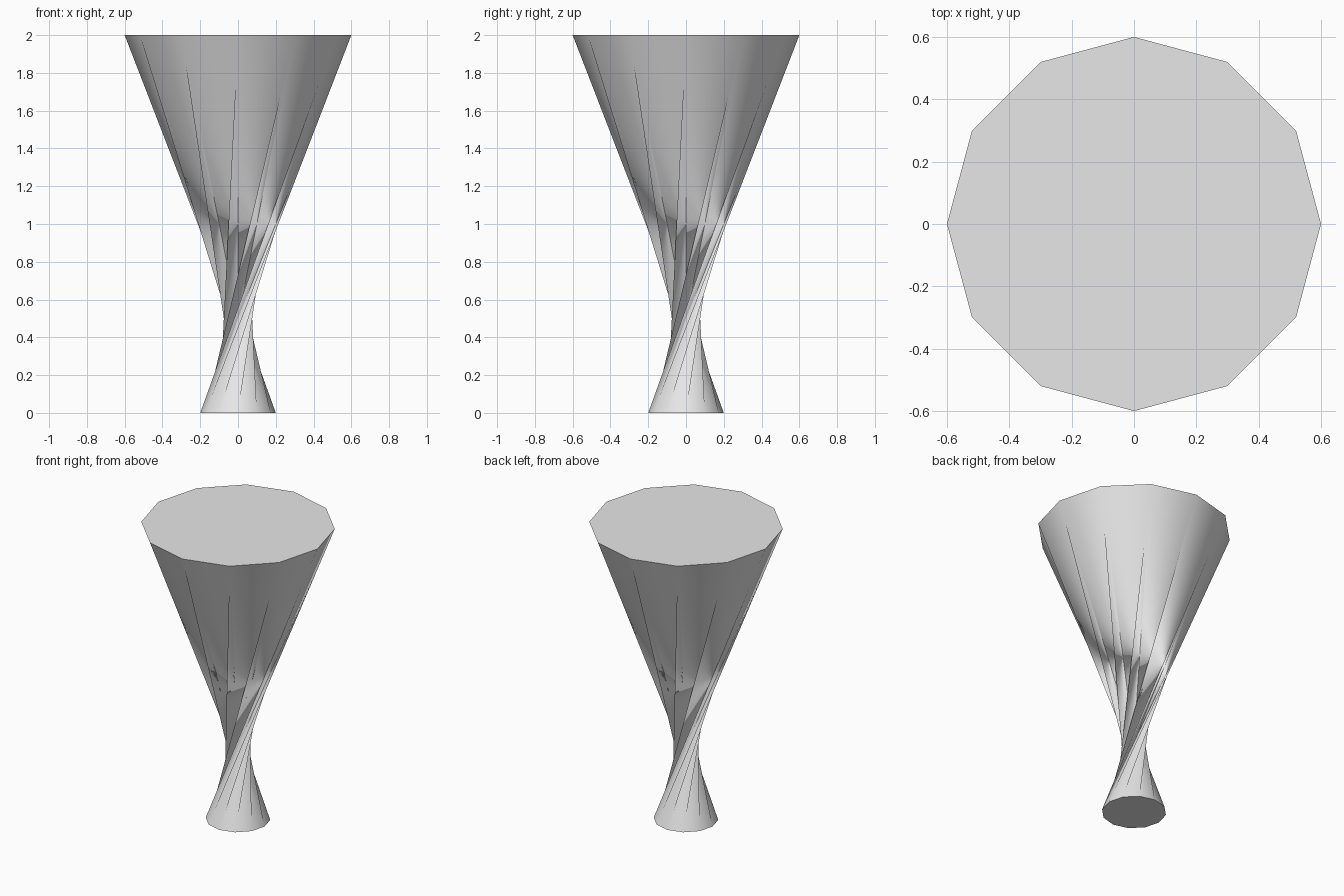
import bpy
import bmesh
from math import cos, sin, radians

# Remove the default cube
cube = bpy.data.objects.get("Cube")
if cube:
    bpy.data.objects.remove(cube, do_unlink=True)

SIDES = 12
STEP = radians(360 / SIDES)
TWIST_STEPS = 5          # top ring is turned by five sides (150 degrees)
HEIGHT = 2.0
BOTTOM_RADIUS = 0.2
TOP_RADIUS = 0.6

# Plain grey material
grey = bpy.data.materials.new("light_grey")
grey.use_nodes = True
colour = (0.8, 0.8, 0.8, 1.0)
grey.diffuse_color = colour
grey.node_tree.nodes["Principled BSDF"].inputs["Base Color"].default_value = colour


def ring(bm, radius, z):
    """Add a regular ring of vertices."""
    return [bm.verts.new((radius * cos(i * STEP), radius * sin(i * STEP), z))
            for i in range(SIDES)]


bm = bmesh.new()
bottom = ring(bm, BOTTOM_RADIUS, 0)
top = ring(bm, TOP_RADIUS, HEIGHT)

# Twisted wall: each side is one upper and one lower triangle
for i in range(SIDES):
    j = (i + 1) % SIDES
    top_i = top[(i + TWIST_STEPS) % SIDES]
    top_j = top[(i + TWIST_STEPS + 1) % SIDES]
    bm.faces.new((bottom[i], top_j, top_i)).smooth = True
    bm.faces.new((bottom[i], bottom[j], top_j)).smooth = True

# Flat caps with sharp rims
for cap in (bm.faces.new(top), bm.faces.new(bottom[::-1])):
    cap.smooth = False
    for edge in cap.edges:
        edge.smooth = False

mesh = bpy.data.meshes.new("twisted_column")
bm.to_mesh(mesh)
bm.free()
mesh.materials.append(grey)
column = bpy.data.objects.new("twisted_column", mesh)
bpy.context.collection.objects.link(column)
